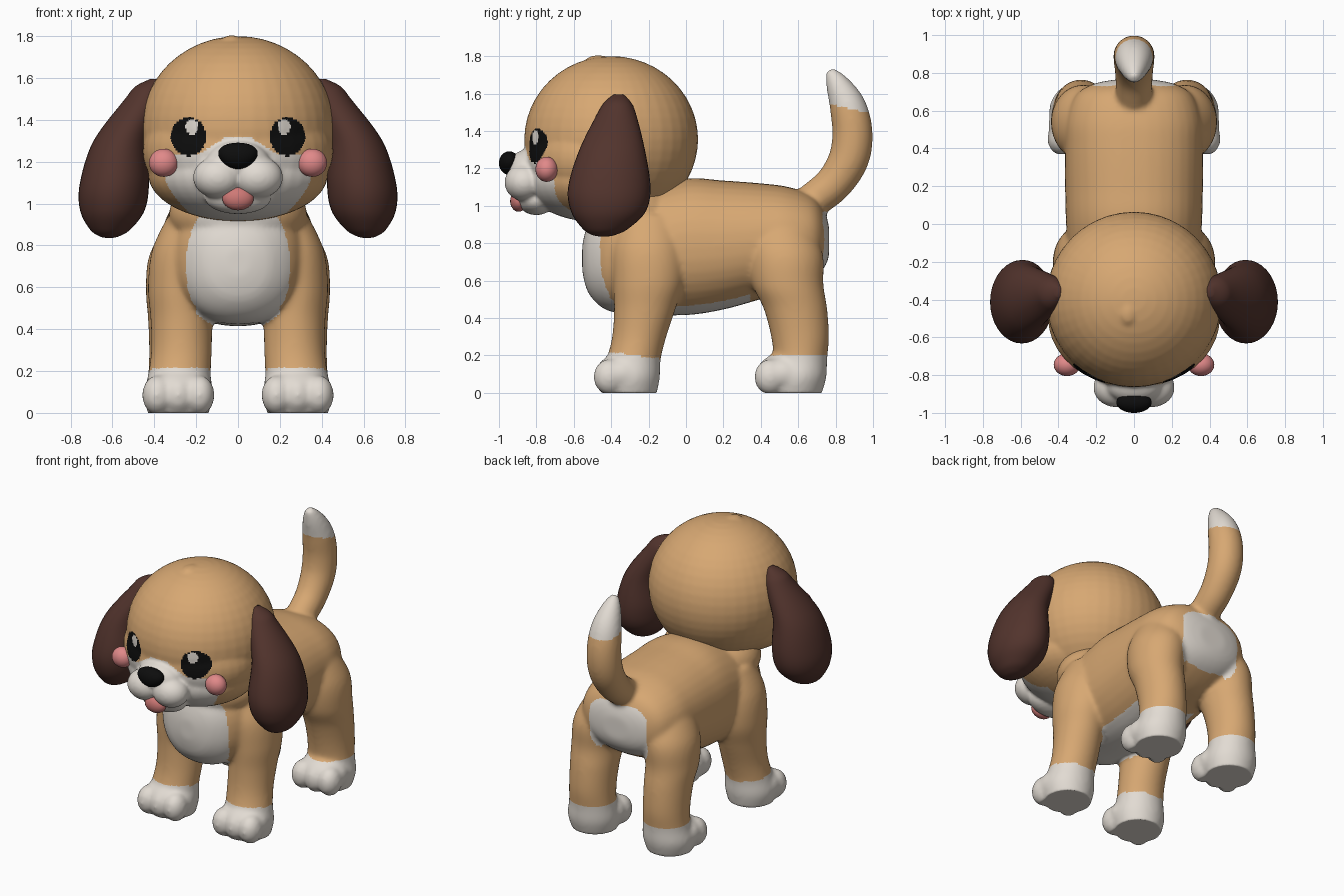
import bpy, bmesh, math
from mathutils import Vector, Matrix

if "Cube" in bpy.data.objects:
    bpy.data.objects.remove(bpy.data.objects["Cube"])

# Flat colours
def material(name, rgb):
    m = bpy.data.materials.new(name)
    m.diffuse_color = (*rgb, 1)
    m.use_nodes = True
    m.node_tree.nodes["Principled BSDF"].inputs["Base Color"].default_value = m.diffuse_color
    return m

TAN = material("tan fur", (0.68, 0.39, 0.17))
CREAM = material("cream fur", (0.76, 0.71, 0.65))
BROWN = material("dark brown fur", (0.085, 0.034, 0.026))
BLACK = material("black", (0.004, 0.004, 0.004))
PINK = material("blush pink", (0.75, 0.25, 0.25))
TONGUE = material("tongue pink", (0.62, 0.19, 0.18))

# Building helpers
def ball(bm, c, r):
    mat = Matrix.Translation(c) @ Matrix.Diagonal((*r, 1))
    bmesh.ops.create_uvsphere(bm, u_segments=40, v_segments=24, radius=1, matrix=mat)

def spline(rows, steps=6):
    """Catmull-Rom through tuples of any length."""
    out = []
    for i in range(len(rows) - 1):
        p = [rows[max(0, min(len(rows) - 1, i + k))] for k in (-1, 0, 1, 2)]
        for s in range(steps):
            t = s / steps
            out.append([0.5 * (2 * b + (c - a) * t + (2 * a - 5 * b + 4 * c - d) * t * t
                               + (3 * b - a - 3 * c + d) * t ** 3) for a, b, c, d in zip(*p)])
    return out + [list(rows[-1])]

def loft(bm, rows, v=None, power=2.0, sides=36):
    """Skin oval sections (x, y, z, half width, half depth); v is the depth direction."""
    rows = spline(rows)
    rings = []
    for i, (x, y, z, a, b) in enumerate(rows):
        d = v
        if d is None:
            t = Vector(rows[min(i + 1, len(rows) - 1)][:3]) - Vector(rows[max(i - 1, 0)][:3])
            d = Vector((0, -t.z, t.y)).normalized()
        ring = []
        for k in range(sides):
            ang = 2 * math.pi * k / sides
            c, s = math.cos(ang), math.sin(ang)
            c = math.copysign(abs(c) ** (2 / power), c)
            s = math.copysign(abs(s) ** (2 / power), s)
            ring.append(bm.verts.new(Vector((x + a * c, y, z)) + Vector(d) * b * s))
        rings.append(ring)
    for r, q in zip(rings, rings[1:]):
        for k in range(sides):
            bm.faces.new((r[k], r[(k + 1) % sides], q[(k + 1) % sides], q[k]))
    bm.faces.new(rings[0])
    bm.faces.new(rings[-1])

def finish(name, bm, mats, voxel=None, smooth=10, rule=None):
    """Turn the bmesh into an object, optionally fused by voxels, coloured by rule(center, normal)."""
    bmesh.ops.recalc_face_normals(bm, faces=bm.faces)
    me = bpy.data.meshes.new(name)
    bm.to_mesh(me)
    bm.free()
    ob = bpy.data.objects.new(name, me)
    bpy.context.collection.objects.link(ob)
    if voxel:
        rm = ob.modifiers.new("fuse", 'REMESH')
        rm.mode = 'VOXEL'
        rm.voxel_size = voxel
        sm = ob.modifiers.new("soften", 'SMOOTH')
        sm.factor = 0.5
        sm.iterations = smooth
        dg = bpy.context.evaluated_depsgraph_get()
        me = bpy.data.meshes.new_from_object(ob.evaluated_get(dg))
        ob.modifiers.clear()
        ob.data = me
    me.materials.clear()
    for m in mats:
        me.materials.append(m)
    for vert in me.vertices:
        vert.co.z = max(vert.co.z, 0)
    for p in me.polygons:
        p.use_smooth = True
        p.material_index = rule(p.center, p.normal) if rule else 0
    return ob

# Body: torso, neck, legs, paws and tail fused together
bm = bmesh.new()
torso = [(-.555, .72, .06, .07), (-.52, .72, .17, .19), (-.42, .73, .28, .29), (-.25, .75, .34, .33),
         (0, .78, .36, .365), (.2, .79, .365, .345), (.4, .81, .365, .31), (.55, .82, .36, .28),
         (.68, .83, .31, .22), (.74, .82, .22, .15), (.765, .81, .1, .08)]
loft(bm, [(0, y, z, a, b) for y, z, a, b in torso], (0, 0, 1), 2.2)
ball(bm, (0, -.28, .95), (.33, .26, .2))
front_leg = [(.23, -.2, .95, .1, .14), (.26, -.2, .78, .15, .19), (.275, -.2, .6, .155, .19),
             (.27, -.22, .45, .148, .165), (.27, -.25, .3, .145, .145), (.28, -.28, .18, .15, .145),
             (.285, -.3, .08, .165, .16), (.285, -.3, -.02, .14, .14)]
hind_leg = [(.23, .5, .93, .1, .14), (.26, .53, .75, .165, .2), (.28, .545, .58, .16, .19),
            (.28, .585, .45, .15, .17), (.28, .61, .3, .145, .155), (.28, .61, .18, .15, .145),
            (.285, .59, .08, .165, .16), (.285, .58, -.02, .14, .14)]
for s in (-1, 1):
    for leg, y0 in ((front_leg, 0), (hind_leg, .86)):
        loft(bm, [(s * r[0], *r[1:]) for r in leg], (0, 1, 0))
        ball(bm, (s * .285, y0 - .34, .1), (.17, .14, .115))
        for dx, dy in ((-.1, 0), (0, -.015), (.1, 0)):
            ball(bm, (s * .285 + dx, y0 - .41, .085), (.073, .085, .095))
tail = [(.6, .97, .09), (.68, 1.03, .095), (.79, 1.12, .1), (.87, 1.25, .108), (.89, 1.39, .108),
        (.865, 1.53, .098), (.81, 1.65, .065), (.765, 1.725, .025)]
loft(bm, [(0, y, z, r, r) for y, z, r in tail])

def body_colour(c, n):
    x = abs(c.x)
    paw = c.z < .2 - .1 * n.y * (c.y < 0) * .2
    chest = c.y < -.41 and (x / .25) ** 2 + ((c.z - .7) / .36) ** 2 < 1
    belly = n.z < -.5 and x < .2 and -.5 < c.y < .34 and c.z > .38
    rump = c.y > .68 and n.y > .4 and (x / .22) ** 4 + ((c.z - .78) / .19) ** 4 < 1
    tip = c.y > .7 and c.z > 1.72 - .23 * c.y
    return int(paw or chest or belly or rump or tip)

finish("body", bm, [TAN, CREAM], .013, 12, body_colour)

# Head: skull, jowls, muzzle lobes and chin
bm = bmesh.new()
ball(bm, (0, -.4, 1.355), (.465, .465, .445))
ball(bm, (0, -.5, 1.25), (.455, .365, .3))
ball(bm, (0, -.49, 1.14), (.43, .37, .225))
ball(bm, (0, -.85, 1.2), (.15, .1, .1))
ball(bm, (0, -.8, 1.03), (.16, .1, .08))
ball(bm, (-.03, -.47, 1.77), (.05, .07, .035))
for s in (-1, 1):
    ball(bm, (s * .095, -.865, 1.125), (.12, .105, .1))

def head_colour(c, n):
    x = abs(c.x)
    if c.y > -.5:
        return 0
    if ((x - .22) / .03) ** 2 + ((c.z - 1.367) / .038) ** 2 < 1:
        return 1
    if ((x - .237) / .084) ** 2 + ((c.z - 1.32) / .092) ** 2 < 1:
        return 2
    top = max(1.235, 1.315 - .6 * max(0, x - .06))
    side = .35 - 1.6 * max(0, 1.13 - c.z) ** 1.5
    return int(c.z < top and x < side and c.y < -.56)

finish("head", bm, [TAN, CREAM, BLACK], .0105, 8, head_colour)

# Floppy ears and blush cheeks
ear = [(.40, -.36, 1.595, .02, .025), (.425, -.365, 1.56, .065, .065), (.45, -.37, 1.5, .09, .1),
       (.56, -.395, 1.3, .13, .175), (.59, -.41, 1.1, .165, .22), (.6, -.415, .97, .155, .2),
       (.61, -.43, .88, .1, .125), (.615, -.44, .845, .05, .065), (.615, -.44, .835, .01, .015)]
for s, side in ((-1, "left"), (1, "right")):
    bm = bmesh.new()
    loft(bm, [(s * r[0], *r[1:]) for r in ear], (0, 1, 0))
    finish(side + "_ear", bm, [BROWN])
    bm = bmesh.new()
    ball(bm, (s * .355, -.745, 1.195), (.07, .06, .067))
    finish(side + "_cheek", bm, [PINK])

# Nose, wider at the top
bm = bmesh.new()
ball(bm, (0, -.945, 1.228), (.092, .055, .063))
for v in bm.verts:
    v.co.x *= 1 + 3.5 * (v.co.z - 1.228)
finish("nose", bm, [BLACK])

# Tongue
bm = bmesh.new()
ball(bm, (0, -.895, 1.025), (.075, .045, .057))
finish("tongue", bm, [TONGUE])
